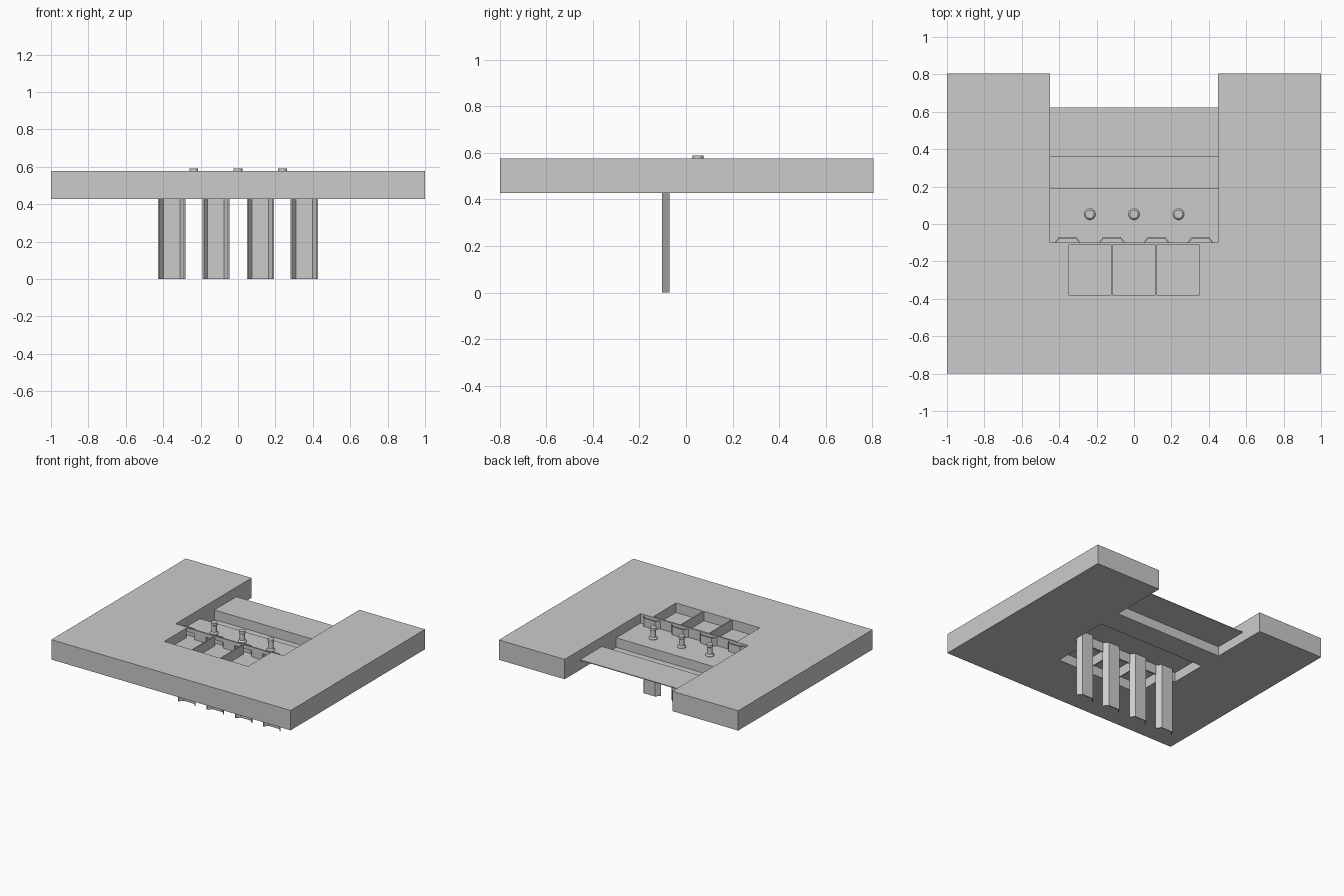
import bpy, bmesh, math

if "Cube" in bpy.data.objects:
    bpy.data.objects.remove(bpy.data.objects["Cube"])

Z0, Z1, ZM = 0.427, 0.577, 0.505   # plate bottom, plate top, tray level
T = 0.006                          # sheet thickness


def finish(name, bm):
    bmesh.ops.recalc_face_normals(bm, faces=bm.faces)
    me = bpy.data.meshes.new(name)
    bm.to_mesh(me)
    bm.free()
    ob = bpy.data.objects.new(name, me)
    bpy.context.collection.objects.link(ob)
    return ob


def extrude(name, pts, vec):
    bm = bmesh.new()
    face = bm.faces.new([bm.verts.new(p) for p in pts])
    r = bmesh.ops.extrude_face_region(bm, geom=[face], use_keep_orig=True)
    verts = [g for g in r["geom"] if isinstance(g, bmesh.types.BMVert)]
    bmesh.ops.translate(bm, vec=vec, verts=verts)
    return finish(name, bm)


def box(name, x0, x1, y0, y1, z0, z1):
    return extrude(name, [(x0, y0, z0), (x1, y0, z0), (x1, y1, z0), (x0, y1, z0)],
                   (0, 0, z1 - z0))


# U-shaped main plate with a stepped inner cutout
half = [(1, -0.8), (1, 0.805), (0.45, 0.805), (0.45, -0.112), (0.35, -0.112), (0.35, -0.38)]
outline = half + [(-x, y) for x, y in reversed(half)]
extrude("main_plate", [(x, y, Z0) for x, y in outline], (0, 0, Z1 - Z0))

# Folded tray sheet with a groove, open toward the back
top = [(-0.112, ZM), (0.19, ZM), (0.19, Z0 + T), (0.36, Z0 + T), (0.36, ZM), (0.622, ZM)]
under = [(0.622, ZM - T), (0.36 + T, ZM - T), (0.36 + T, Z0), (0.19 - T, Z0),
         (0.19 - T, ZM - T), (-0.112, ZM - T)]
extrude("folded_tray", [(-0.45, y, z) for y, z in top + under], (0.9, 0, 0))

# Window floor and dividers
box("window_floor", -0.35, 0.35, -0.38, -0.112, ZM - T, ZM)
for x in (-0.118, 0.12):
    box("window_divider", x - 0.004, x + 0.004, -0.38, -0.112, Z0, Z1)

# Partition wall: top rail and the strips between the legs
centres = (-0.355, -0.118, 0.12, 0.355)
box("partition_rail", -0.45, 0.45, -0.112, -0.1, 0.55, Z1)
starts = [-0.45] + [c + 0.072 for c in centres]
ends = [c - 0.072 for c in centres] + [0.45]
for a, b in zip(starts, ends):
    box("partition_strip", a, b, -0.112, -0.1, Z0, 0.55)

# Trapezoid channel legs, open at the front
for c in centres:
    outer = [(0.073, -0.104), (0.047, -0.07), (-0.047, -0.07), (-0.073, -0.104)]
    inner = [(-0.065, -0.104), (-0.044, -0.077), (0.044, -0.077), (0.065, -0.104)]
    extrude("channel_leg", [(c + x, y, 0) for x, y in outer + inner], (0, 0, Z1 - 0.01))

# Turned pegs: flared foot, slim stem, wider cap
peg = [(0.03, ZM - T), (0.03, ZM + 0.004), (0.02, 0.52), (0.018, 0.568), (0.023, 0.572), (0.023, 0.59)]
N = 24
for x in (-0.236, 0, 0.238):
    bm = bmesh.new()
    rings = [[bm.verts.new((x + r * math.cos(2 * math.pi * i / N),
                            0.052 + r * math.sin(2 * math.pi * i / N), z))
              for i in range(N)] for r, z in peg]
    for a, b in zip(rings, rings[1:]):
        for i in range(N):
            bm.faces.new((a[i], a[(i + 1) % N], b[(i + 1) % N], b[i])).smooth = True
    bm.faces.new(rings[0])
    bm.faces.new(rings[-1])
    ob = finish("peg", bm)
    bpy.context.view_layer.objects.active = ob
    bpy.ops.object.select_all(action='DESELECT')
    ob.select_set(True)
    bpy.ops.object.shade_smooth_by_angle(angle=math.radians(30))
